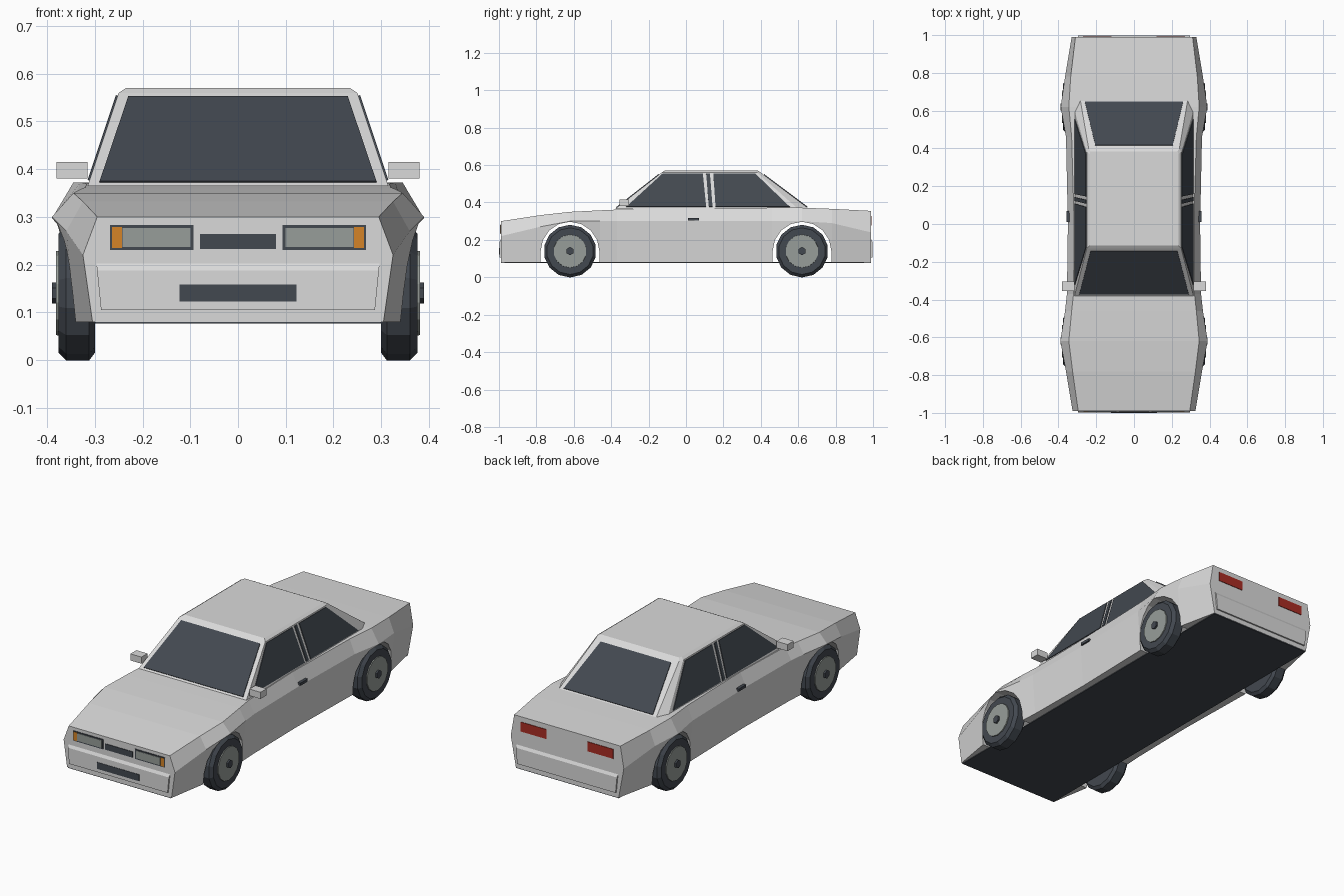
import bpy, bmesh, math
from mathutils import Vector

cube = bpy.data.objects.get("Cube")
if cube:
    bpy.data.objects.remove(cube, do_unlink=True)


def material(name, rgb):
    m = bpy.data.materials.new(name)
    m.use_nodes = True
    m.diffuse_color = (*rgb, 1)
    m.node_tree.nodes["Principled BSDF"].inputs["Base Color"].default_value = (*rgb, 1)
    return m


PAINT = material("light_grey_paint", (0.7, 0.7, 0.7))
DARK = material("dark_glass_and_rubber", (0.055, 0.065, 0.08))
METAL = material("lens_and_rim_grey", (0.31, 0.34, 0.32))
AMBER = material("amber", (0.66, 0.23, 0.02))
RED = material("red", (0.4, 0.026, 0.017))


def finish(name, bm, mat):
    bmesh.ops.recalc_face_normals(bm, faces=bm.faces)
    me = bpy.data.meshes.new(name)
    bm.to_mesh(me)
    bm.free()
    me.materials.append(mat)
    ob = bpy.data.objects.new(name, me)
    bpy.context.collection.objects.link(ob)
    return ob


def loft(name, rings, mat):
    """Skin a list of equally long point rings and cap both ends."""
    bm = bmesh.new()
    loops = [[bm.verts.new(p) for p in ring] for ring in rings]
    n = len(loops[0])
    for a, b in zip(loops, loops[1:]):
        for i in range(n):
            j = (i + 1) % n
            bm.faces.new((a[i], a[j], b[j], b[i]))
    bm.faces.new(loops[0])
    bm.faces.new(loops[-1])
    return finish(name, bm, mat)


def box(name, lo, hi, mat):
    ring = [(0, 0), (1, 0), (1, 1), (0, 1)]
    rings = [[(lo[0] if a == 0 else hi[0], lo[1] if b == 0 else hi[1], z)
              for a, b in ring] for z in (lo[2], hi[2])]
    return loft(name, rings, mat)


def panel(name, pts, mat, lift=0.004):
    """Thin plate raised outwards from a flat outline."""
    pts = [Vector(p) for p in pts]
    mid = sum(pts, Vector()) / len(pts)
    nor = (pts[1] - pts[0]).cross(pts[2] - pts[0]).normalized()
    if nor.dot(mid - Vector((0, 0, 0.25))) < 0:
        nor = -nor
    return loft(name, [[p - nor * 0.001 for p in pts], [p + nor * lift for p in pts]], mat)


def lathe(name, profile, sides, y, z, mat):
    """Stack of circles along x."""
    turn = [2 * math.pi * (i + 0.5) / sides for i in range(sides)]
    return loft(name, [[(x, y + r * math.cos(t), z + r * math.sin(t)) for t in turn]
                       for x, r in profile], mat)


# Lower body: y, sill half-width, shoulder half-width and height, top half-width and height
SECTIONS = [
    (-0.99, 0.305, 0.325, 0.22, 0.295, 0.30),
    (-0.78, 0.34, 0.36, 0.27, 0.325, 0.332),
    (-0.62, 0.355, 0.39, 0.30, 0.345, 0.35),
    (-0.46, 0.345, 0.365, 0.30, 0.33, 0.358),
    (-0.37, 0.34, 0.355, 0.30, 0.32, 0.362),
    (0.00, 0.335, 0.35, 0.30, 0.317, 0.37),
    (0.46, 0.345, 0.36, 0.30, 0.33, 0.372),
    (0.62, 0.355, 0.388, 0.30, 0.345, 0.372),
    (0.78, 0.345, 0.365, 0.29, 0.335, 0.366),
    (0.99, 0.30, 0.33, 0.24, 0.31, 0.355),
]
FLOOR = 0.08
AXLES = (-0.62, 0.62)
rings = []
for y, wb, ws, zs, wt, zt in SECTIONS:
    half = [(wb, FLOOR), (ws, zs), (wt, zt)]
    rings.append([(x, y, z) for x, z in half] + [(-x, y, z) for x, z in reversed(half)])
body = loft("lower_body", rings, PAINT)

# Wheel arches, cut straight through the body
for y in AXLES:
    arch = [(y - 0.157, 0)] + [
        (y - 0.157 * math.cos(math.pi * i / 8), 0.14 + 0.157 * math.sin(math.pi * i / 8))
        for i in range(9)] + [(y + 0.157, 0)]
    cutter = loft("arch_cutter", [[(x, *p) for p in arch] for x in (-0.6, 0.6)], PAINT)
    cutter.hide_render = True
    mod = body.modifiers.new("arch", "BOOLEAN")
    mod.operation, mod.solver, mod.object = "DIFFERENCE", "EXACT", cutter
    bpy.context.view_layer.objects.active = body
    bpy.ops.object.modifier_apply(modifier=mod.name)
    bpy.data.objects.remove(cutter, do_unlink=True)

# Underside
panel("underside", [(x, y, FLOOR) for x, y in
                    ((-0.3, -0.988), (0.3, -0.988), (0.3, 0.988), (-0.3, 0.988))], DARK)

# Cabin with a slightly bevelled roof
BELT, EAVE = 0.365, 0.56


def mirrored(half, z):
    return [(x, y, z) for x, y in half] + [(-x, y, z) for x, y in reversed(half)]


loft("cabin", [
    mirrored([(0.315, -0.38), (0.315, 0.6), (0.285, 0.66)], BELT),
    mirrored([(0.25, -0.13), (0.25, 0.38), (0.24, 0.4)], EAVE),
    mirrored([(0.235, -0.115), (0.235, 0.37), (0.23, 0.385)], 0.57),
], PAINT)


def up(z):
    return (z - BELT) / (EAVE - BELT)


# Windscreen and rear window
def screen(name, y0, y1, low, high):
    quad = []
    for w, z in (low, high):
        y = y0 + (y1 - y0) * up(z)
        side = [(-w, y, z), (w, y, z)]
        quad += side if not quad else side[::-1]
    panel(name, quad, DARK)


screen("windscreen", -0.38, -0.13, (0.29, 0.372), (0.23, 0.55))
screen("rear_window", 0.66, 0.40, (0.26, 0.375), (0.205, 0.548))

# Side windows: low front, low rear, high rear, high front
SIDE_GLASS = {
    "front_side_window": (-0.32, 0.108, 0.09, -0.125),
    "pillar_strip": (0.122, 0.142, 0.128, 0.108),
    "rear_side_window": (0.158, 0.555, 0.37, 0.146),
}
for s, side in ((1, "left"), (-1, "right")):
    for name, (a, b, c, d) in SIDE_GLASS.items():
        panel(f"{side}_{name}", [(s * (0.315 - 0.065 * up(z)), y, z) for y, z in
                                 ((a, 0.376), (b, 0.376), (c, 0.554), (d, 0.554))], DARK)

    # Mirrors and door handles
    box(f"{side}_mirror", (s * 0.315, -0.355, 0.38), (s * 0.38, -0.305, 0.415), PAINT)
    box(f"{side}_door_handle", (s * 0.34, 0.01, 0.304), (s * 0.358, 0.07, 0.318), DARK)

    # Wheels
    for y, end in zip(AXLES, ("front", "rear")):
        tag = f"{end}_{side}"
        lathe(f"{tag}_tyre", [(s * x, r) for x, r in
                              ((0.30, 0.125), (0.312, 0.141), (0.36, 0.141), (0.376, 0.125))],
              14, y, 0.14, DARK)
        lathe(f"{tag}_rim", [(s * 0.35, 0.092), (s * 0.381, 0.088)], 14, y, 0.14, METAL)
        lathe(f"{tag}_hub_cap", [(s * 0.37, 0.022), (s * 0.39, 0.022)], 6, y, 0.14, DARK)


# Lamps, grille and intake as thin plates on the end faces
def plate(name, x0, x1, z0, z1, y, mat, lift=0.003):
    panel(name, [(x0, y, z0), (x1, y, z0), (x1, y, z1), (x0, y, z1)], mat, lift)


for s, side in ((1, "left"), (-1, "right")):
    plate(f"{side}_headlamp_frame", s * 0.093, s * 0.268, 0.231, 0.283, -0.99, DARK)
    plate(f"{side}_headlamp", s * 0.10, s * 0.242, 0.237, 0.277, -0.99, METAL, 0.005)
    plate(f"{side}_indicator", s * 0.243, s * 0.264, 0.235, 0.279, -0.99, AMBER, 0.005)
    plate(f"{side}_tail_lamp", s * 0.12, s * 0.27, 0.278, 0.328, 0.99, RED)
plate("grille", -0.08, 0.08, 0.233, 0.264, -0.99, DARK)

# Bumpers with a sloping upper edge
for s, end in ((-1, "front"), (1, "rear")):
    outline = [(0.98, 0.202), (0.99, 0.202), (0.998, 0.188), (0.998, 0.105), (0.98, 0.105)]
    loft(f"{end}_bumper", [[(k * (0.287 + 0.1 * (z - 0.105)), s * y, z) for y, z in outline]
                           for k in (-1, 1)], PAINT)
plate("lower_intake", -0.123, 0.123, 0.123, 0.158, -0.998, DARK, 0.002)
